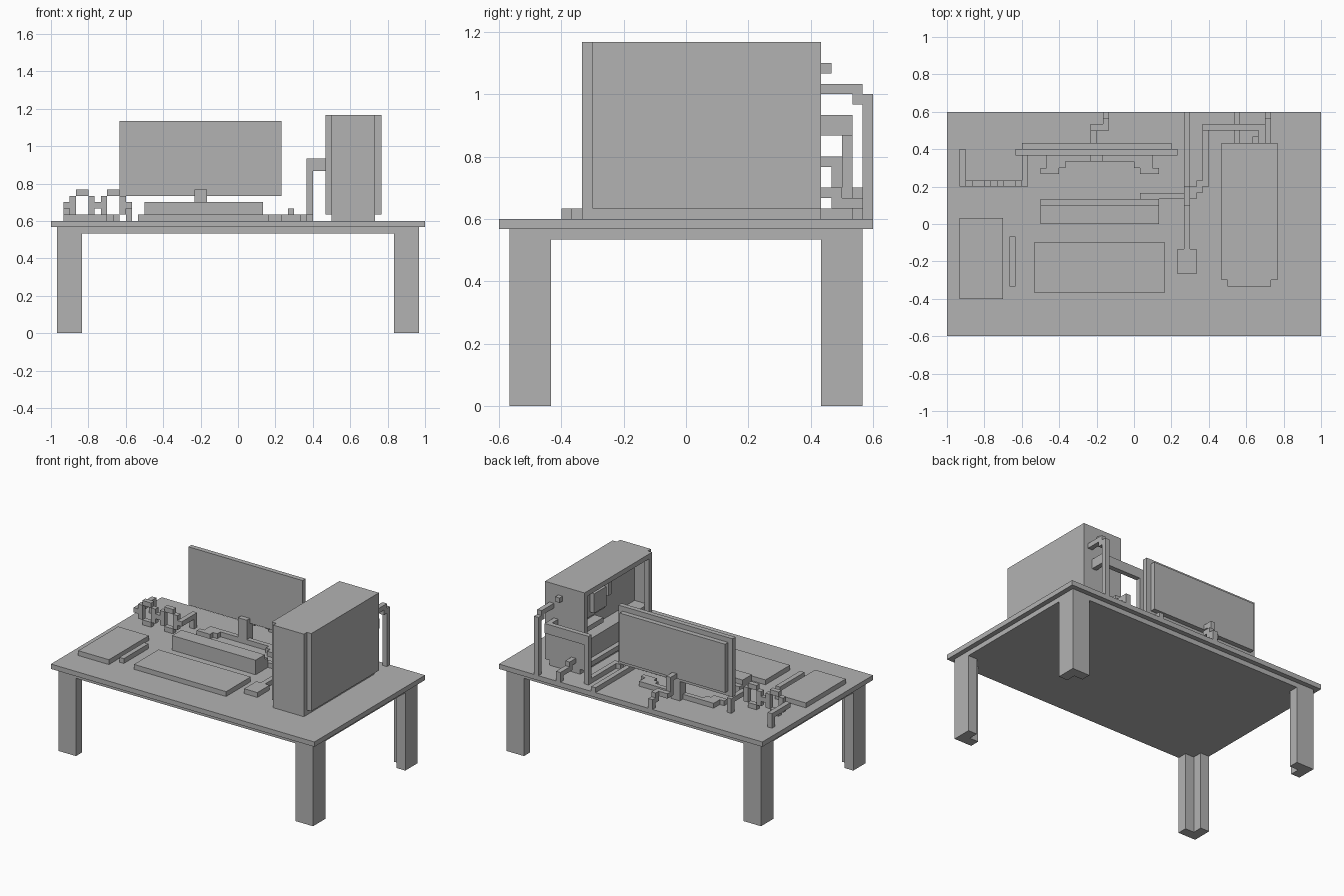
import bpy
import bmesh

if "Cube" in bpy.data.objects:
    bpy.data.objects.remove(bpy.data.objects["Cube"], do_unlink=True)

U = 1 / 30   # size of one block
DESK = 18    # desk surface height in blocks

grey = bpy.data.materials.new("plain grey")
grey.use_nodes = True
colour = (0.45, 0.45, 0.45, 1)
grey.diffuse_color = colour
grey.node_tree.nodes["Principled BSDF"].inputs["Base Color"].default_value = colour


def part(name, *boxes):
    """Join boxes given as (x0, x1, y0, y1, z0, z1) in blocks."""
    bm = bmesh.new()
    for x0, x1, y0, y1, z0, z1 in boxes:
        cube = bmesh.ops.create_cube(bm, size=1)["verts"]
        for v in cube:
            v.co.x = (x1 if v.co.x > 0 else x0) * U
            v.co.y = (y1 if v.co.y > 0 else y0) * U
            v.co.z = (z1 if v.co.z > 0 else z0) * U
    mesh = bpy.data.meshes.new(name)
    bm.to_mesh(mesh)
    bm.free()
    mesh.materials.append(grey)
    obj = bpy.data.objects.new(name, mesh)
    bpy.context.collection.objects.link(obj)
    return obj


def flat(name, x0, x1, y0, y1, height=1):
    return part(name, (x0, x1, y0, y1, DESK, DESK + height))


def cable(name, *points):
    """One-block-thick run through axis-aligned corner blocks."""
    runs = []
    for a, b in zip(points, points[1:]):
        run = []
        for p, q in zip(a, b):
            run += [min(p, q), max(p, q) + 1]
        runs.append(run)
    return part(name, *runs)


def mirrored(sx, sy, box):
    x0, x1, y0, y1, z0, z1 = box
    return (*sorted((sx * x0, sx * x1)), *sorted((sy * y0, sy * y1)), z0, z1)


# Desk with stepped underside and L-section legs
part("desk_top", (-30, 30, -18, 18, 17, 18))
part("desk_underlayer", (-29, 29, -17, 17, 16, 17))
for sx, side in ((-1, "right"), (1, "left")):
    for sy, end in ((-1, "front"), (1, "back")):
        part(f"{end}_{side}_leg",
             mirrored(sx, sy, (27, 29, 13, 17, 0, 16)),
             mirrored(sx, sy, (25, 27, 15, 17, 0, 16)))

# Computer tower, open on one side
part("tower_core", (18, 22, -10, 13, 18, 35), (15, 18, -10, 13, 18, 24),
     (15, 18, -10, -9, 24, 35), (15, 18, 12, 13, 24, 35), (15, 18, -9, 12, 34, 35))
part("tower_closed_side", (22, 23, -9, 13, 19, 35))
part("tower_open_frame", (14, 15, -9, -8, 19, 35), (14, 15, 12, 13, 19, 35),
     (14, 15, -8, 12, 34, 35), (14, 15, -8, 12, 19, 20))
part("tower_cooler", (17, 18, 2, 8, 27, 33), (16, 17, 3, 7, 28, 32))
part("tower_memory", (17, 18, 0, 1, 29, 33))
part("tower_card", (16, 18, 4, 12, 25, 26))

# Monitor and stand
part("monitor_screen", (-19, 7, 11, 12, 22, 34))
part("monitor_back", (-18, 6, 12, 13, 23, 33))
part("monitor_neck", (-7, -5, 10, 12, 18, 23))
part("monitor_base", (-14, 3, 10, 11, 18, 19), (-11, 0, 10, 11, 18, 19),
     (-14, -11, 9, 10, 18, 19), (0, 3, 9, 10, 18, 19),
     (-15, -12, 8, 9, 18, 19), (1, 4, 8, 9, 18, 19))

# Items lying on the desk
flat("keyboard", -16, 5, -11, -3)
flat("notebook", -28, -21, -12, 1)
flat("pen", -20, -19, -10, -2)
flat("mouse", 7, 10, -8, -4)
part("speaker_bar", (-15, 4, 0, 3, 18, 21), (-15, 4, 3, 4, 18, 20))

# Spectacles: two rings, a bridge and folded-back arms
rims = []
for x in (-27, -22):
    rims += [(x + 1, x + 3, 6, 7, z, z + 1) for z in (18, 22)]
    rims += [(c, c + 1, 6, 7, 19, 22) for c in (x, x + 3)]
part("spectacle_rims", *rims)
part("spectacle_bridge", (-23, -22, 6, 7, 20, 21))
for side, x, tip in (("right", -28, 12), ("left", -18, 11)):
    part(f"spectacle_{side}_arm", (x, x + 1, 6, tip, 20, 21),
         (x, x + 1, tip - 1, tip, 18, 20))

# Cables
cable("mouse_cable", (8, -4, 18), (8, 17, 18))
part("mouse_cable_crossing", (8, 9, 3, 6, 19, 20))
cable("power_cable", (21, 13, 30), (21, 16, 30), (21, 16, 29), (21, 17, 29), (21, 17, 18))
part("video_cable_bar", (11, 21, 15, 16, 26, 28), (20, 21, 13, 16, 26, 28),
     (11, 12, 15, 16, 18, 26))
cable("speaker_cable", (11, 15, 18), (11, 6, 18), (10, 6, 18), (10, 5, 18),
      (9, 5, 18), (9, 4, 18), (1, 4, 18))
cable("network_cable", (16, 13, 20), (16, 14, 20), (16, 14, 19), (16, 16, 19),
      (16, 17, 19), (16, 17, 18))
cable("monitor_cable", (-7, 13, 23), (-7, 14, 23), (-7, 14, 20), (-7, 15, 20),
      (-5, 15, 20), (-5, 16, 20), (-5, 16, 19), (-5, 17, 19), (-5, 17, 18))
part("tower_plug", (19, 20, 13, 14, 32, 33))
